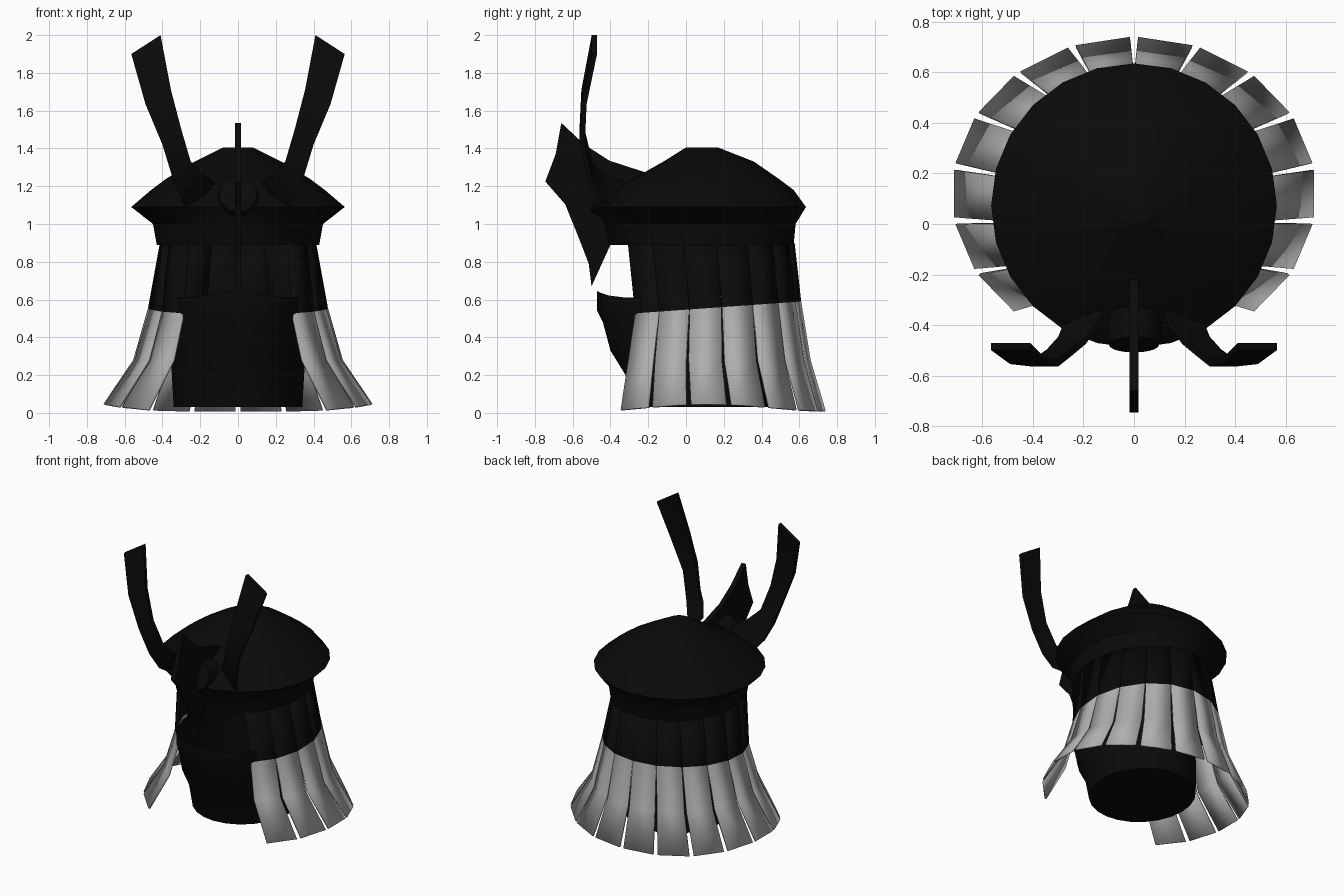
import bpy, bmesh
from math import sin, cos, radians, pi
from mathutils import Matrix

cube = bpy.data.objects.get("Cube")
if cube:
    bpy.data.objects.remove(cube, do_unlink=True)


def material(name, colour):
    m = bpy.data.materials.new(name)
    m.use_nodes = True
    m.diffuse_color = colour
    m.node_tree.nodes["Principled BSDF"].inputs["Base Color"].default_value = colour
    return m


black = material("black", (0.003, 0.003, 0.003, 1))
grey = material("grey", (0.43, 0.43, 0.43, 1))


def finish(name, bm, mats=(black,), mirror=False, thickness=0, recalc=True, smooth=True):
    if recalc:
        bmesh.ops.recalc_face_normals(bm, faces=bm.faces)
    mesh = bpy.data.meshes.new(name)
    bm.to_mesh(mesh)
    bm.free()
    ob = bpy.data.objects.new(name, mesh)
    bpy.context.collection.objects.link(ob)
    for m in mats:
        mesh.materials.append(m)
    if thickness:
        s = ob.modifiers.new("Thickness", "SOLIDIFY")
        s.thickness = thickness
        s.offset = -1
    if mirror:
        ob.modifiers.new("Mirror", "MIRROR")
    if smooth:
        bpy.ops.object.select_all(action="DESELECT")
        ob.select_set(True)
        bpy.context.view_layer.objects.active = ob
        bpy.ops.object.shade_smooth_by_angle(angle=radians(30))
    return ob


def loft(rings, cap_start=False, cap_end=False):
    """Skin a list of closed point loops."""
    bm = bmesh.new()
    loops = [[bm.verts.new(p) for p in ring] for ring in rings]
    n = len(loops[0])
    for a, b in zip(loops, loops[1:]):
        for i in range(n):
            j = (i + 1) % n
            bm.faces.new((a[i], a[j], b[j], b[i]))
    if cap_start:
        bm.faces.new(loops[0][::-1])
    if cap_end:
        bm.faces.new(loops[-1])
    return bm


def oval(z, rx, front, back, n=24, lift=0):
    """Oval loop; lift raises its front point."""
    cy, ry = (front + back) / 2, (back - front) / 2
    pts = []
    for i in range(n):
        a = 2 * pi * i / n
        rise = lift * max(0, -cos(a)) ** 8
        pts.append((rx * sin(a), cy + ry * cos(a), z + rise))
    return pts


# Helmet bowl with a flared brim and a straight band below it
bowl = [(0.89, 0.43, -0.41, 0.57), (1.0, 0.45, -0.43, 0.58),
        (1.09, 0.565, -0.49, 0.635), (1.18, 0.46, -0.38, 0.57),
        (1.24, 0.38, -0.28, 0.49), (1.33, 0.23, -0.12, 0.36), (1.405, 0.08, 0.0, 0.17)]
finish("helmet_bowl", loft([oval(*r) for r in bowl], cap_end=True))

# Neck and face mask, open at the eyes
mask = [(0.03, 0.34, -0.28, 0.45), (0.2, 0.35, -0.32, 0.45), (0.33, 0.36, -0.40, 0.45),
        (0.48, 0.365, -0.44, 0.45), (0.54, 0.365, -0.47, 0.45)]
rings = [oval(*r) for r in mask] + [oval(0.61, 0.365, -0.47, 0.45, lift=0.035)]
finish("face_mask", loft(rings, cap_start=True))


# Neck guard: seven flared panels a side, black above and grey below
def guard_point(level, share, gap):
    z, rx, ry, cy, end = level
    a = radians(end * share + gap)
    if z == 0.555:
        z += 0.035 * cos(a)
    if z < 0.1:
        z += 0.04 * sin(a) ** 4
    return rx * sin(a), cy + ry * cos(a), z


levels = [(0.90, 0.42, 0.50, 0.075, 140), (0.555, 0.48, 0.49, 0.12, 143),
          (0.28, 0.56, 0.54, 0.12, 143), (0.01, 0.72, 0.62, 0.12, 140)]
gaps = [0, 0.3, 0.8, 1.3]
for k in range(7):
    bm = bmesh.new()
    rows = [[bm.verts.new(guard_point(lv, k / 7, g)),
             bm.verts.new(guard_point(lv, (k + 1) / 7, -g))] for lv, g in zip(levels, gaps)]
    for r, (up, low) in enumerate(zip(rows, rows[1:])):
        face = bm.faces.new((low[1], low[0], up[0], up[1]))
        face.material_index = 0 if r == 0 else 1
    finish(f"neck_panel_{k + 1}", bm, (black, grey), mirror=True, thickness=0.012, recalc=False)

# Horns: flat ribbons sweeping forward, then up and out
stations = [(0.12, 1.22, 0.26, 1.06, -0.36), (0.19, 1.27, 0.30, 1.13, -0.46),
            (0.25, 1.33, 0.345, 1.24, -0.51), (0.30, 1.50, 0.40, 1.42, -0.55),
            (0.355, 1.71, 0.49, 1.635, -0.54), (0.41, 2.0, 0.565, 1.90, -0.485)]
t = 0.014
rings = [[(xi, y - t, zi), (xo, y - t, zo), (xo, y + t, zo), (xi, y + t, zi)]
         for xi, zi, xo, zo, y in stations]
finish("horns", loft(rings, True, True), mirror=True)

# Central crest blade with a nose guard
outline = [(-0.66, 1.535), (-0.69, 1.37), (-0.745, 1.225), (-0.64, 1.105), (-0.565, 0.92),
           (-0.515, 0.79), (-0.50, 0.67), (-0.45, 0.78), (-0.40, 0.89), (-0.36, 1.05),
           (-0.22, 1.2), (-0.22, 1.275), (-0.405, 1.335), (-0.537, 1.42)]
sides = [[(x, y, z) for y, z in outline] for x in (-0.017, 0.017)]
finish("crest_blade", loft(sides, True, True), smooth=False)

# Round boss holding the crest
bm = bmesh.new()
bmesh.ops.create_cone(bm, cap_ends=True, segments=20, radius1=0.115, radius2=0.10, depth=0.12,
                      matrix=Matrix.Translation((0, -0.42, 1.14)) @ Matrix.Rotation(radians(72), 4, "X"))
finish("crest_boss", bm)
